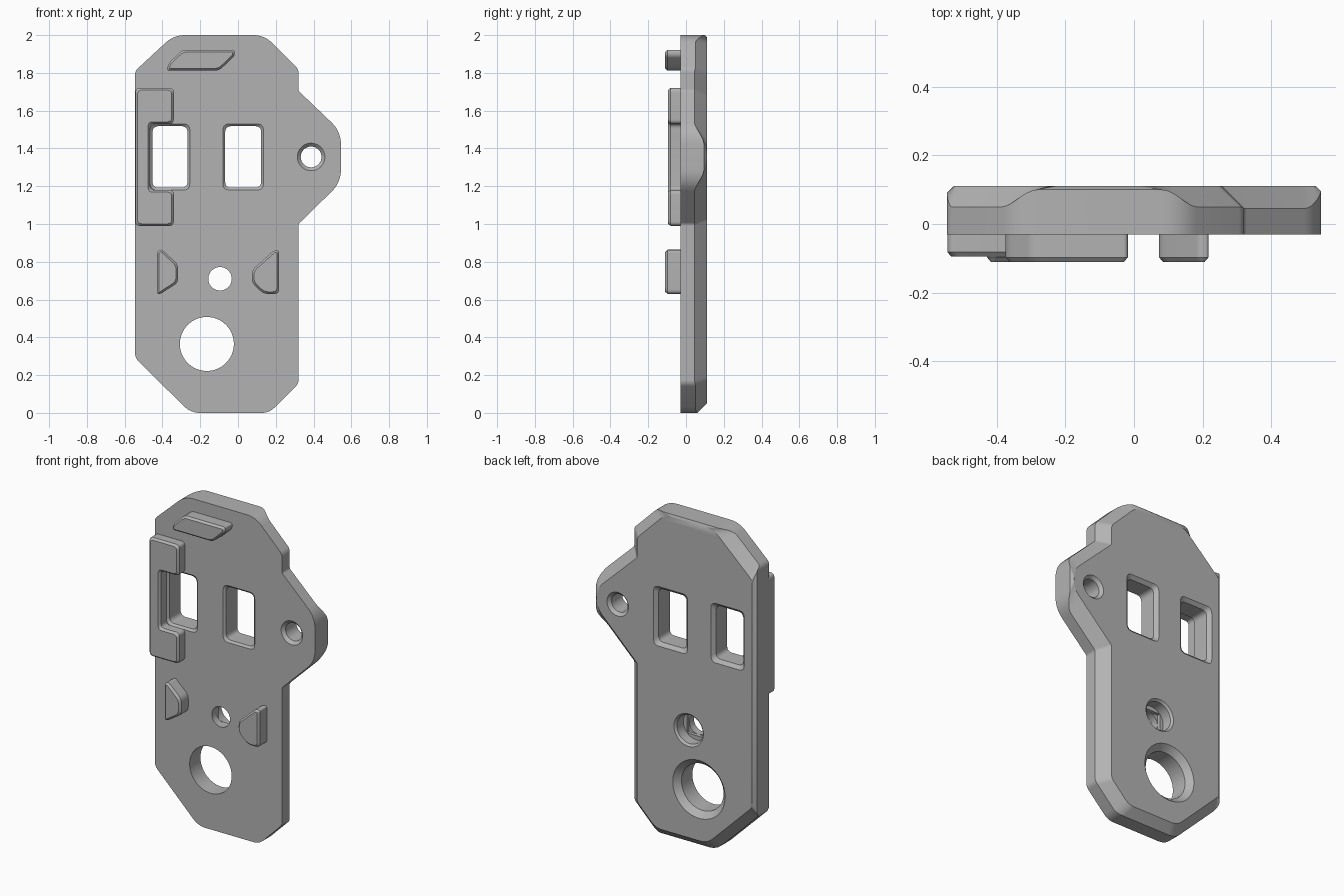
import bpy, bmesh, math
from mathutils import Vector

if "Cube" in bpy.data.objects:
    bpy.data.objects.remove(bpy.data.objects["Cube"])

FRONT, BACK = -0.03, 0.11

grey = bpy.data.materials.new("plain grey")
grey.use_nodes = True
grey.diffuse_color = (0.45, 0.45, 0.45, 1)
grey.node_tree.nodes["Principled BSDF"].inputs["Base Color"].default_value = grey.diffuse_color


def inset(pts, d):
    """Move every edge of a counter-clockwise polygon inwards by its own distance."""
    pts = [Vector(p) for p in pts]
    n = len(pts)
    lines = []
    for i in range(n):
        e = (pts[(i + 1) % n] - pts[i]).normalized()
        normal = Vector((-e.y, e.x))
        lines.append((normal, normal.dot(pts[i]) + d[i]))
    out = []
    for i in range(n):
        (a, p), (b, q) = lines[i - 1], lines[i]
        det = a.x * b.y - a.y * b.x
        out.append(Vector(((p * b.y - q * a.y) / det, (a.x * q - b.x * p) / det)))
    return out


def rounded(pts, radii, heights, steps=8):
    """Round the corners and blend the edge heights across each one."""
    pts = [Vector(p) for p in pts]
    ring, n = [], len(pts)
    for i, c in enumerate(pts):
        before, after = pts[i - 1] - c, pts[(i + 1) % n] - c
        t = min(radii[i], before.length * 0.45, after.length * 0.45)
        a, b = c + before.normalized() * t, c + after.normalized() * t
        for k in range(steps + 1):
            u = k / steps
            p = a * (1 - u) ** 2 + c * (2 * u * (1 - u)) + b * u * u
            s = u * u * (3 - 2 * u)
            ring.append((p.x, heights[i - 1] * (1 - s) + heights[i] * s, p.y))
    return ring


def loft(name, rings):
    """Skin matching rings and cap both ends."""
    bm = bmesh.new()
    loops = [[bm.verts.new(p) for p in r] for r in rings]
    n = len(loops[0])
    for a, b in zip(loops, loops[1:]):
        for i in range(n):
            j = (i + 1) % n
            bm.faces.new((a[i], a[j], b[j], b[i]))
    bm.faces.new(loops[0])
    bm.faces.new(loops[-1])
    bmesh.ops.recalc_face_normals(bm, faces=bm.faces)
    mesh = bpy.data.meshes.new(name)
    bm.to_mesh(mesh)
    bm.free()
    mesh.materials.append(grey)
    obj = bpy.data.objects.new(name, mesh)
    bpy.context.collection.objects.link(obj)
    return obj


def activate(obj):
    bpy.ops.object.select_all(action='DESELECT')
    obj.select_set(True)
    bpy.context.view_layer.objects.active = obj


def smooth(obj):
    activate(obj)
    bpy.ops.object.shade_smooth_by_angle(angle=math.radians(25))


def carve(target, cutter):
    activate(target)
    mod = target.modifiers.new("cut", 'BOOLEAN')
    mod.operation, mod.solver, mod.object = 'DIFFERENCE', 'EXACT', cutter
    bpy.ops.object.modifier_apply(modifier=mod.name)
    bpy.data.objects.remove(cutter)


def prism(name, pts, profile, radius):
    """Rounded prism along y; profile holds (y, inset) pairs."""
    n = len(pts)
    return loft(name, [rounded(inset(pts, [d] * n), [radius] * n, [y] * n)
                       for y, d in profile])


def round_cutter(x, z, profile, sides=48):
    """Turned hole along y; profile holds (y, radius) pairs."""
    angles = [2 * math.pi * k / sides for k in range(sides)]
    return loft("hole_cutter", [[(x + r * math.cos(a), y, z + r * math.sin(a))
                                 for a in angles] for y, r in profile])


def box(x0, x1, z0, z1):
    return [(x0, z0), (x1, z0), (x1, z1), (x0, z1)]


# Plate outline: corner x, z, corner rounding, back chamfer of the edge that follows
outline = [
    (-0.545, 0.29, 0.03, 0.055), (-0.25, 0, 0.05, 0.05), (0.165, 0, 0.04, 0.06),
    (0.32, 0.155, 0.02, 0.065), (0.32, 1.0, 0.01, 0.065), (0.545, 1.22, 0.07, 0.015),
    (0.545, 1.49, 0.07, 0.065), (0.32, 1.705, 0.01, 0.065), (0.32, 1.82, 0.02, 0.06),
    (0.14, 2, 0.06, 0.01), (-0.34, 2, 0.06, 0.06), (-0.545, 1.81, 0.02, 0.02),
]
corners = [c[:2] for c in outline]
radii = [c[2] for c in outline]
chamfer = [c[3] for c in outline]
count = len(outline)
plate = loft("plate", [
    rounded(corners, radii, [FRONT] * count),
    rounded(corners, radii, [BACK - d for d in chamfer]),
    rounded(inset(corners, chamfer), radii, [BACK] * count),
])

# Two windows with chamfered rims
for x0, x1 in ((-0.465, -0.255), (-0.08, 0.135)):
    carve(plate, prism("window_cutter", box(x0, x1, 1.18, 1.53), [
        (FRONT - 0.01, -0.01), (FRONT + 0.012, 0.012),
        (BACK - 0.02, 0.012), (BACK + 0.01, -0.018)], 0.035))

# Large bore, chamfered at the back
carve(plate, round_cutter(-0.165, 0.365, [
    (FRONT - 0.02, 0.143), (BACK - 0.035, 0.143), (BACK + 0.01, 0.188)], 64))

# Lug hole, chamfered on both sides
carve(plate, round_cutter(0.387, 1.355, [
    (FRONT - 0.01, 0.083), (FRONT + 0.018, 0.055),
    (BACK - 0.018, 0.055), (BACK + 0.01, 0.083)]))

# Small screw hole with a round recess and a stepped slot behind
carve(plate, round_cutter(-0.095, 0.71, [(FRONT - 0.02, 0.062), (BACK + 0.02, 0.062)]))
carve(plate, round_cutter(-0.095, 0.71, [
    (0.035, 0.088), (BACK - 0.012, 0.088), (BACK + 0.01, 0.11)]))
carve(plate, prism("slot_cutter", box(-0.158, -0.032, 0.648, 0.772),
                   [(0.015, 0), (0.06, 0)], 0.002))
smooth(plate)

# Raised pads on the front: outline, front face y
pads = {
    "top_pad": ([(-0.378, 1.812), (-0.10, 1.812), (-0.018, 1.89), (-0.018, 1.922),
                 (-0.295, 1.922), (-0.368, 1.85)], -0.11),
    "lower_right_pad": ([(-0.428, 0.63), (-0.41, 0.63), (-0.317, 0.69), (-0.317, 0.785),
                         (-0.405, 0.867), (-0.428, 0.855)], -0.11),
    "lower_left_pad": ([(0.217, 0.63), (0.217, 0.86), (0.19, 0.86), (0.073, 0.755),
                        (0.073, 0.69), (0.135, 0.63)], -0.11),
    "window_bracket": ([(-0.543, 0.99), (-0.34, 0.99), (-0.34, 1.18), (-0.465, 1.18),
                        (-0.465, 1.53), (-0.34, 1.53), (-0.34, 1.72), (-0.543, 1.72)], -0.095),
}
for name, (pts, y) in pads.items():
    pad = prism(name, pts, [(FRONT + 0.01, 0), (y + 0.013, 0), (y, 0.011)], 0.025)
    smooth(pad)
